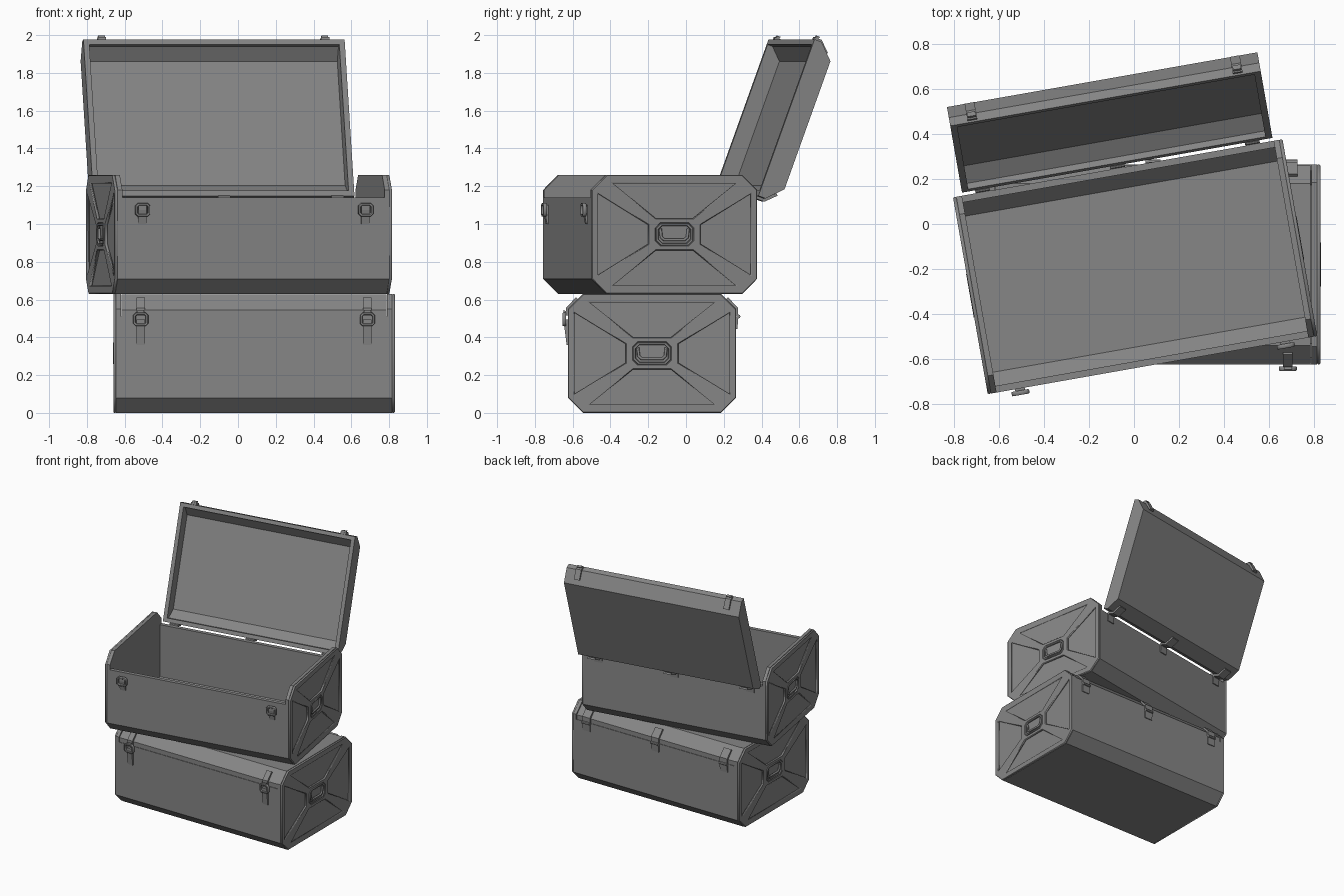
import bpy, bmesh, math
from mathutils import Matrix, Vector

cube = bpy.data.objects.get("Cube")
if cube:
    bpy.data.objects.remove(cube)

# Single painted metal colour
metal = bpy.data.materials.new("grey_metal")
metal.use_nodes = True
metal.diffuse_color = (0.24, 0.24, 0.24, 1)
metal.node_tree.nodes["Principled BSDF"].inputs["Base Color"].default_value = (0.24, 0.24, 0.24, 1)

HALF_X, HALF_Y, HEIGHT = 0.745, 0.445, 0.63
END, CUT, WALL, SEAM = 0.04, 0.08, 0.03, 0.51
INNER_X = HALF_X - END
MOVE = Matrix.Translation


def add_object(name, mesh, matrix):
    obj = bpy.data.objects.new(name, mesh)
    mesh.materials.clear()
    mesh.materials.append(metal)
    obj.matrix_world = matrix
    bpy.context.collection.objects.link(obj)
    return obj


def prism(name, profile, x0, x1, matrix):
    """Extrude a (y, z) profile along x."""
    bm = bmesh.new()
    face = bm.faces.new([bm.verts.new((x0, y, z)) for y, z in profile])
    ext = bmesh.ops.extrude_face_region(bm, geom=[face])
    verts = [v for v in ext["geom"] if isinstance(v, bmesh.types.BMVert)]
    bmesh.ops.translate(bm, verts=verts, vec=(x1 - x0, 0, 0))
    bmesh.ops.recalc_face_normals(bm, faces=bm.faces)
    mesh = bpy.data.meshes.new(name)
    bm.to_mesh(mesh)
    bm.free()
    return add_object(name, mesh, matrix)


def curve_part(name, loops, matrix, depth=0.0, bevel=0.004, closed=True):
    """Filled plate with holes, or a round bar when not closed."""
    curve = bpy.data.curves.new(name, "CURVE")
    curve.dimensions = "2D" if closed else "3D"
    curve.fill_mode = "BOTH" if closed else "FULL"
    curve.bevel_depth = bevel
    curve.bevel_resolution = 0 if closed else 1
    if closed:
        curve.extrude = depth / 2 - bevel
        curve.offset = -bevel
    else:
        curve.use_fill_caps = True
    for loop in loops:
        spline = curve.splines.new("POLY")
        spline.points.add(len(loop) - 1)
        for point, (a, b) in zip(spline.points, loop):
            point.co = (a, b, 0, 1)
        spline.use_cyclic_u = closed
    temp = bpy.data.objects.new(name, curve)
    bpy.context.collection.objects.link(temp)
    graph = bpy.context.evaluated_depsgraph_get()
    mesh = bpy.data.meshes.new_from_object(temp.evaluated_get(graph))
    bpy.data.objects.remove(temp)
    return add_object(name, mesh, matrix)


def octagon(a, b, c):
    """Cut-corner rectangle with half sizes a, b and corner cut c."""
    quarter = [(a, b - c), (a - c, b)]
    half = quarter + [(-x, y) for x, y in reversed(quarter)]
    return half + [(-x, -y) for x, y in half]


def tray(a, height):
    """Outer and inner outlines of a chamfered open tray."""
    def outline(w, floor, corner):
        return [(-w, height), (-w, corner), (-w + corner - floor, floor),
                (w - corner + floor, floor), (w, corner), (w, height)]
    outer = outline(a, 0, CUT)
    return outer, outer + outline(a - WALL, WALL, CUT + 0.012)[::-1]


def flip_z(points):
    return [(y, HEIGHT - 0.004 - z) for y, z in points]


def flip_y(points):
    return [(-y, z) for y, z in points]


# Curve plane to end face (+x), and to front face (-y)
TO_END = Matrix(((0, 0, 1, 0), (1, 0, 0, 0), (0, 1, 0, 0), (0, 0, 0, 1)))
TO_FRONT = Matrix(((1, 0, 0, 0), (0, 0, -1, 0), (0, 1, 0, 0), (0, 0, 0, 1)))

top_pocket = [(-0.33, 0.27), (0.33, 0.27), (0.10, 0.085), (-0.10, 0.085)]
side_pocket = [(0.41, 0.215), (0.41, -0.215), (0.14, -0.05), (0.14, 0.05)]
POCKETS = [top_pocket, [(x, -y) for x, y in top_pocket],
           side_pocket, flip_y(side_pocket), octagon(0.10, 0.058, 0.025)]
STRAP = [(0.44, 0.515), (0.456, 0.515), (0.456, 0.556), (0.402, 0.612),
         (0.392, 0.602), (0.44, 0.55)]


def build_end(crate, side, tag):
    base = crate @ Matrix.Rotation(0 if side > 0 else math.pi, 4, "Z")
    frame = 0.015
    slab = [(y, z + HEIGHT / 2) for y, z in octagon(HALF_Y, HEIGHT / 2, CUT)]
    prism(tag + "_end_panel", slab, INNER_X, HALF_X - frame, base)

    def at(x):
        return base @ MOVE((x, 0, HEIGHT / 2)) @ TO_END
    curve_part(tag + "_end_frame", [octagon(HALF_Y, HEIGHT / 2, CUT)] + POCKETS,
               at(HALF_X - frame / 2), frame)
    curve_part(tag + "_handle_surround", [octagon(0.10, 0.058, 0.025), octagon(0.086, 0.045, 0.02)],
               at(HALF_X - 0.004), 0.012, 0.003)
    grip = [(-0.075, 0.03), (-0.07, -0.015), (-0.055, -0.028)]
    curve_part(tag + "_handle", [grip + [(-x, z) for x, z in reversed(grip)]],
               at(HALF_X - 0.007), bevel=0.008, closed=False)


def build_crate(tag, crate, lid, is_open):
    # Body and ends
    prism(tag + "_body", tray(HALF_Y, SEAM)[1], -INNER_X, INNER_X, crate)
    for side in (-1, 1):
        build_end(crate, side, tag)

    # Lid shell with closed ends
    outer, shell = tray(HALF_Y - 0.004, HEIGHT - SEAM)
    edge = INNER_X - 0.003
    prism(tag + "_lid", flip_z(shell), -edge + WALL, edge - WALL, lid)
    for side in (-1, 1):
        prism(tag + "_lid_end", flip_z(outer), side * edge, side * (edge - WALL), lid)

    # Hinges along the back
    for x in (-0.61, 0, 0.61):
        prism(tag + "_hinge_lid_leaf", STRAP, x - 0.033, x + 0.033, lid)
        leaf = [(0.44, 0.445), (0.452, 0.445), (0.457, 0.505), (0.44, 0.505)]
        prism(tag + "_hinge_body_leaf", leaf, x - 0.033, x + 0.033, crate)
        barrel = [(0.457 + 0.011 * math.cos(i * math.pi / 4),
                   SEAM + 0.011 * math.sin(i * math.pi / 4)) for i in range(8)]
        prism(tag + "_hinge_barrel", barrel, x - 0.033, x + 0.033, crate)

    # Latches along the front
    drop = 0.05 if is_open else 0
    for x in (-0.6, 0.6):
        prism(tag + "_latch_strap", flip_y(STRAP), x - 0.022, x + 0.022, lid)
        hook = [(-0.45, 0.52), (-0.468, 0.525), (-0.468, 0.545), (-0.45, 0.535)]
        prism(tag + "_latch_hook", hook, x - 0.018, x + 0.018, lid)
        low = SEAM - 0.15 if not is_open else SEAM - 0.14
        lever = [(-0.44, low), (-0.452, low), (-0.466, 0.47 - drop / 2),
                 (-0.466, 0.495 - drop / 2), (-0.44, 0.495 - drop / 2)]
        prism(tag + "_latch_lever", lever, x - 0.022, x + 0.022, crate)
        curve_part(tag + "_latch_buckle", [octagon(0.04, 0.036, 0.014), octagon(0.026, 0.022, 0.006)],
                   crate @ MOVE((x, -0.464, 0.495 - drop)) @ TO_FRONT, 0.02, 0.003)


# Closed crate below, turned and open crate on top
lower = MOVE((0.085, -0.18, 0))
build_crate("lower", lower, lower, False)

upper = MOVE((0.005, -0.19, HEIGHT)) @ Matrix.Rotation(math.radians(10), 4, "Z")
swing = (MOVE((0, 0.461, 0.514)) @ Matrix.Rotation(math.radians(-110), 4, "X")
         @ MOVE((0, -HALF_Y, -SEAM)))
build_crate("upper", upper, upper @ swing, True)
